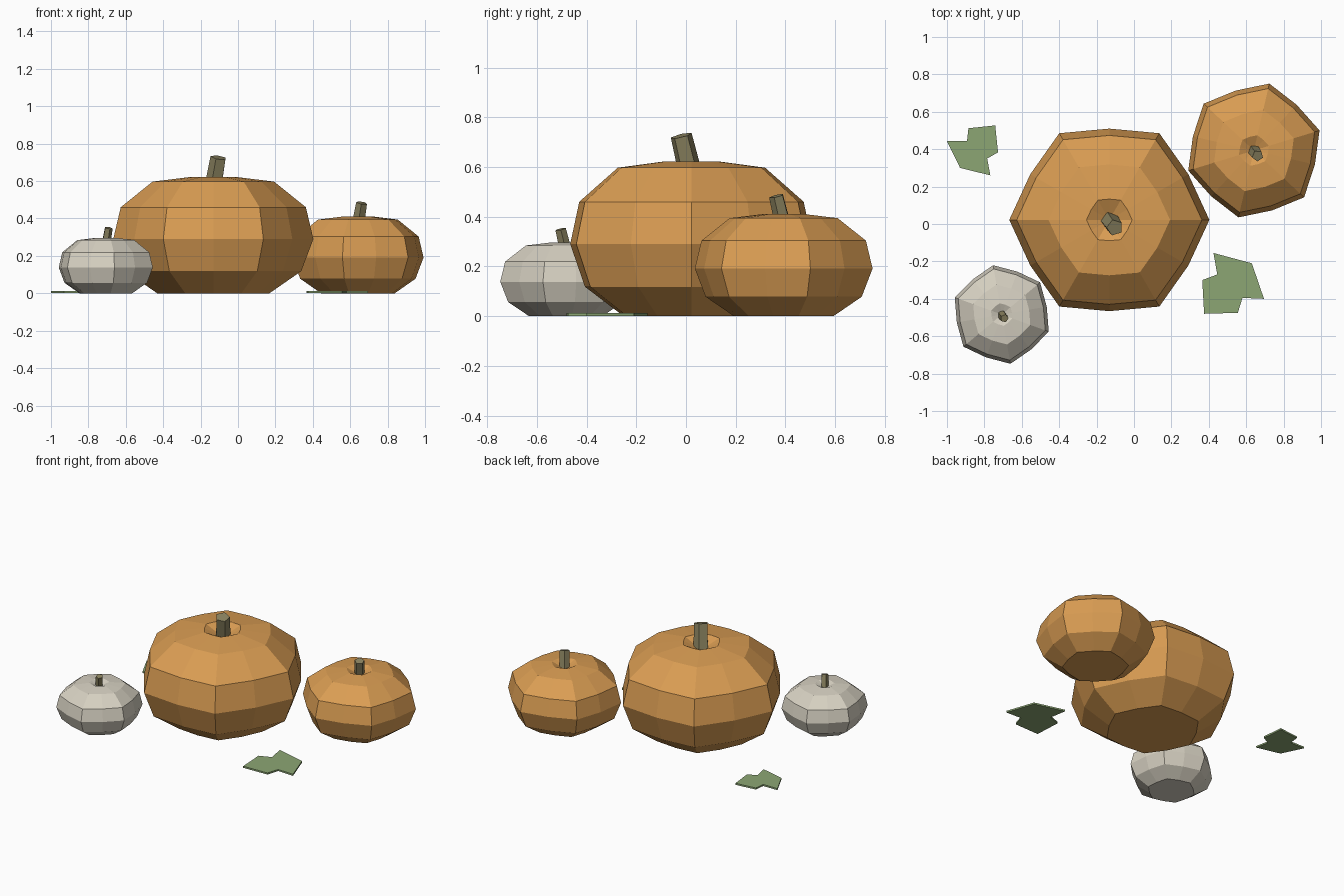
import bpy, bmesh, math
from mathutils import Vector

if "Cube" in bpy.data.objects:
    bpy.data.objects.remove(bpy.data.objects["Cube"])


def srgb(name, r, g, b):
    m = bpy.data.materials.new(name)
    lin = [((c / 255 + 0.055) / 1.055) ** 2.4 for c in (r, g, b)]
    m.diffuse_color = (*lin, 1)
    m.use_nodes = True
    m.node_tree.nodes["Principled BSDF"].inputs["Base Color"].default_value = m.diffuse_color
    return m


orange = srgb("pumpkin orange", 218, 157, 83)
cream = srgb("pale cream", 215, 209, 194)
stem_mat = srgb("stem brown", 138, 130, 95)
leaf_mat = srgb("leaf green", 140, 166, 116)


def make(name, bm, mat):
    bmesh.ops.recalc_face_normals(bm, faces=bm.faces)
    me = bpy.data.meshes.new(name)
    bm.to_mesh(me)
    bm.free()
    me.materials.append(mat)
    ob = bpy.data.objects.new(name, me)
    bpy.context.collection.objects.link(ob)
    return ob


def bridge(bm, a, b):
    n = len(a)
    for i in range(n):
        bm.faces.new((a[i], a[(i + 1) % n], b[(i + 1) % n], b[i]))


# ribbed body profile: radius, height
PROFILE = [(0.30, 0), (0.47, 0.118), (0.535, 0.29), (0.495, 0.46),
           (0.325, 0.597), (0.122, 0.622)]


def pumpkin(name, x, y, sr, sz, turn, mat):
    # body: 12 sides, alternating ridge and groove, sunken top
    bm = bmesh.new()
    rings = []
    for r, z in PROFILE:
        ring = []
        for i in range(12):
            a = math.radians(turn + 30 * i)
            k = r * sr * (0.912 if i % 2 else 1)
            ring.append(bm.verts.new((x + k * math.cos(a), y + k * math.sin(a), z * sz)))
        rings.append(ring)
    for a, b in zip(rings, rings[1:]):
        bridge(bm, a, b)
    bm.faces.new(rings[0][::-1])
    dip = bm.verts.new((x, y, 0.565 * sz))
    for i in range(12):
        bm.faces.new((rings[-1][i], rings[-1][(i + 1) % 12], dip))
    make(name + "_body", bm, mat)

    # leaning five-sided stem
    bm = bmesh.new()
    axis = Vector((0.17, -0.24, 1)).normalized()
    u = axis.cross(Vector((0, 1, 0))).normalized()
    v = axis.cross(u)
    ends = []
    for t, r in ((0, 0.05), (0.18, 0.045)):
        c = Vector((x, y, 0.553 * sz)) + axis * t * sr
        ends.append([bm.verts.new(c + sr * r * (u * math.cos(a) + v * math.sin(a)))
                     for a in (math.radians(turn + 72 * i) for i in range(5))])
    bridge(bm, *ends)
    bm.faces.new(ends[0])
    bm.faces.new(ends[1])
    make(name + "_stem", bm, stem_mat)


pumpkin("large_pumpkin", -0.132, 0.022, 1.0, 1.0, 0, orange)
pumpkin("medium_pumpkin", 0.641, 0.393, 0.686, 0.66, 17, orange)
pumpkin("small_pumpkin", -0.707, -0.484, 0.5, 0.476, 40, cream)


def leaf(name, outline):
    bm = bmesh.new()
    low = [bm.verts.new((x, y, 0.001)) for x, y in outline]
    top = [bm.verts.new((x, y, 0.012)) for x, y in outline]
    bridge(bm, low, top)
    bm.faces.new(low[::-1])
    bm.faces.new(top)
    make(name, bm, leaf_mat)


# flat fallen leaves
leaf("front_leaf", [(0.425, -0.155), (0.63, -0.21), (0.695, -0.40), (0.58, -0.395),
                    (0.555, -0.475), (0.375, -0.48), (0.365, -0.30), (0.445, -0.27)])
leaf("back_leaf", [(-1.0, 0.443), (-0.893, 0.443), (-0.885, 0.512), (-0.742, 0.527),
                   (-0.727, 0.383), (-0.785, 0.35), (-0.768, 0.26), (-0.93, 0.30)])
